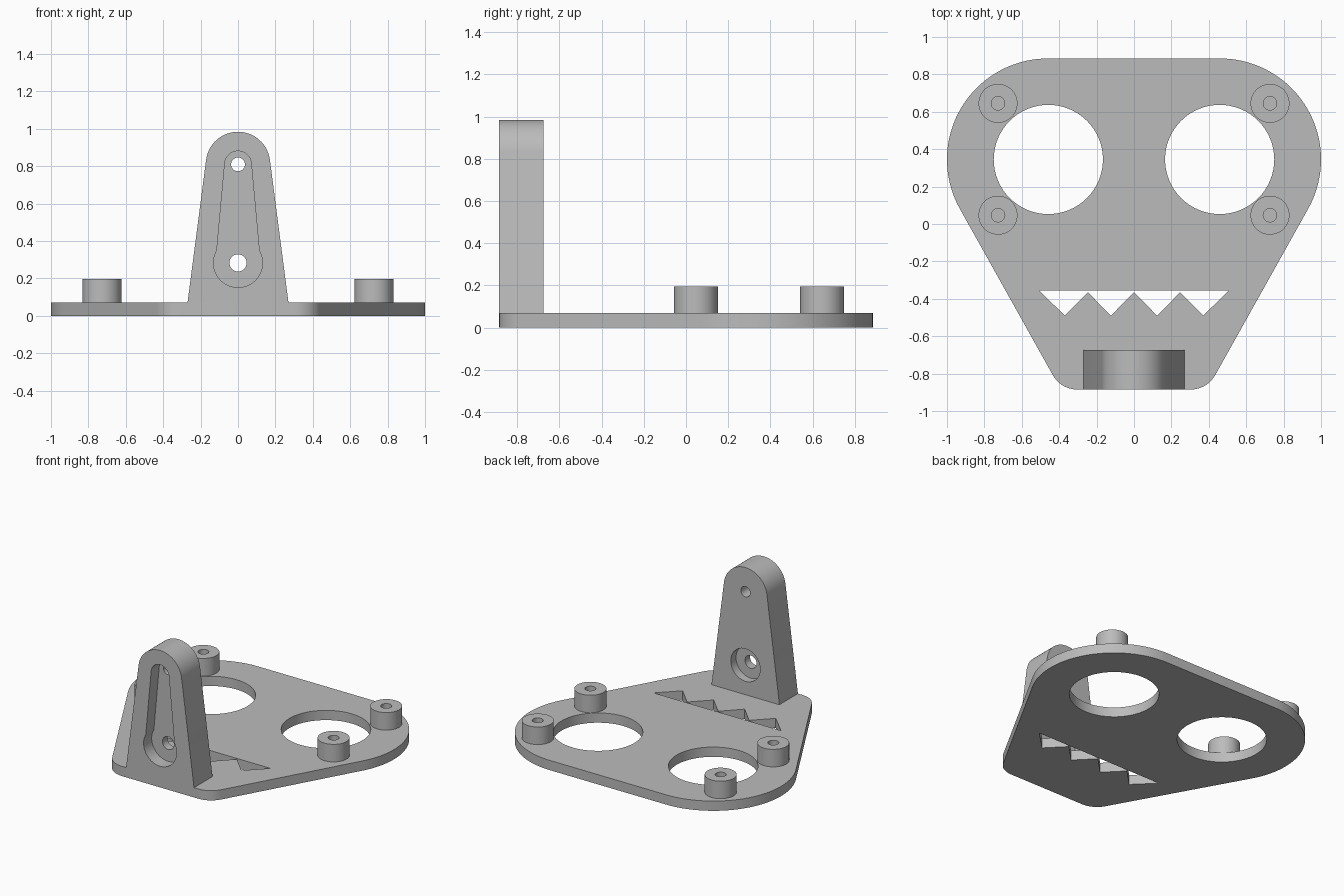
import bpy, bmesh
from math import cos, sin, radians

if "Cube" in bpy.data.objects:
    bpy.data.objects.remove(bpy.data.objects["Cube"])

grey = bpy.data.materials.new("plain grey")
grey.diffuse_color = (0.5, 0.5, 0.5, 1)
grey.use_nodes = True
grey.node_tree.nodes["Principled BSDF"].inputs["Base Color"].default_value = grey.diffuse_color


def arc(cx, cy, r, a0=0, a1=360, n=48):
    """Points along an arc; a full circle drops its repeated last point."""
    count = n if a1 - a0 == 360 else n + 1
    angles = [radians(a0 + (a1 - a0) * i / n) for i in range(count)]
    return [(cx + r * cos(a), cy + r * sin(a)) for a in angles]


def mirrored(half):
    """Close a right-hand half outline with its left-hand mirror."""
    return half + [(-x, y) for x, y in reversed(half)]


def prism(name, points, lo, hi, axis="Z"):
    """Extrude a profile along z (x, y points) or along y (x, z points)."""
    place = (lambda p, d: (p[0], p[1], d)) if axis == "Z" else (lambda p, d: (p[0], d, p[1]))
    bm = bmesh.new()
    a = [bm.verts.new(place(p, lo)) for p in points]
    b = [bm.verts.new(place(p, hi)) for p in points]
    bm.faces.new(a)
    bm.faces.new(b[::-1])
    for i in range(len(a)):
        j = (i + 1) % len(a)
        bm.faces.new((a[i], b[i], b[j], a[j]))
    bmesh.ops.recalc_face_normals(bm, faces=bm.faces)
    mesh = bpy.data.meshes.new(name)
    bm.to_mesh(mesh)
    bm.free()
    mesh.materials.append(grey)
    obj = bpy.data.objects.new(name, mesh)
    bpy.context.collection.objects.link(obj)
    return obj


def activate(obj):
    bpy.ops.object.select_all(action="DESELECT")
    obj.select_set(True)
    bpy.context.view_layer.objects.active = obj


def cut(obj, cutters):
    """Subtract the cutters one by one, then smooth the round walls."""
    activate(obj)
    for c in cutters:
        c.hide_render = True
        mod = obj.modifiers.new("cut", "BOOLEAN")
        mod.operation, mod.solver, mod.object = "DIFFERENCE", "EXACT", c
        bpy.ops.object.modifier_apply(modifier=mod.name)
        bpy.data.objects.remove(c)
    activate(obj)
    bpy.ops.object.shade_smooth_by_angle(angle=radians(30))


TOP = 0.07                    # upper face of the plate
FRONT, BACK = -0.885, -0.675  # faces of the upright

# Base plate: wide round top corners tapering to a narrow front edge
outline = mirrored(arc(0.303, -0.735, 0.15, -90, -29.4, 12) + arc(0.46, 0.345, 0.54, -29.4, 90, 40))
plate = prism("base_plate", outline, 0, TOP)

# Two big round openings and a zigzag slot
zigzag = [(-0.507, -0.355)]
for i in range(4):
    x = -0.37 + i * 0.2467
    zigzag.append((x, -0.49))
    if i < 3:
        zigzag.append((x + 0.1233, -0.365))
zigzag.append((0.507, -0.355))
openings = [prism("opening", arc(s * 0.458, 0.345, 0.292, n=64), -0.1, 0.2) for s in (-1, 1)]
cut(plate, openings + [prism("slot", zigzag, -0.1, 0.2)])

# Four standoffs with blind screw holes
for sx, side in ((-1, "left"), (1, "right")):
    for y, end in ((0.047, "front"), (0.645, "back")):
        post = prism(f"standoff_{end}_{side}", arc(sx * 0.727, y, 0.104), 0.05, 0.196)
        cut(post, [prism("hole", arc(sx * 0.727, y, 0.036, n=32), TOP, 0.3)])

# Tapered upright with a round top
profile = mirrored([(0.27, TOP)] + arc(0, 0.812, 0.172, 7.5, 90, 16)[:-1])
profile.insert(len(profile) // 2, (0, 0.984))
upright = prism("upright_bracket", profile, FRONT, BACK, "Y")

# Front pocket, rear counterbore and two through holes
pocket = arc(0, 0.283, 0.131, -210, 30, 40) + arc(0, 0.81, 0.071, 5, 175, 24)
cut(upright, [
    prism("pocket", pocket, FRONT - 0.1, FRONT + 0.092, "Y"),
    prism("counterbore", arc(0, 0.283, 0.117), BACK - 0.06, BACK + 0.1, "Y"),
    prism("upper_hole", arc(0, 0.81, 0.037, n=32), FRONT - 0.1, BACK + 0.1, "Y"),
    prism("lower_hole", arc(0, 0.283, 0.046, n=32), FRONT - 0.1, BACK + 0.1, "Y"),
])
